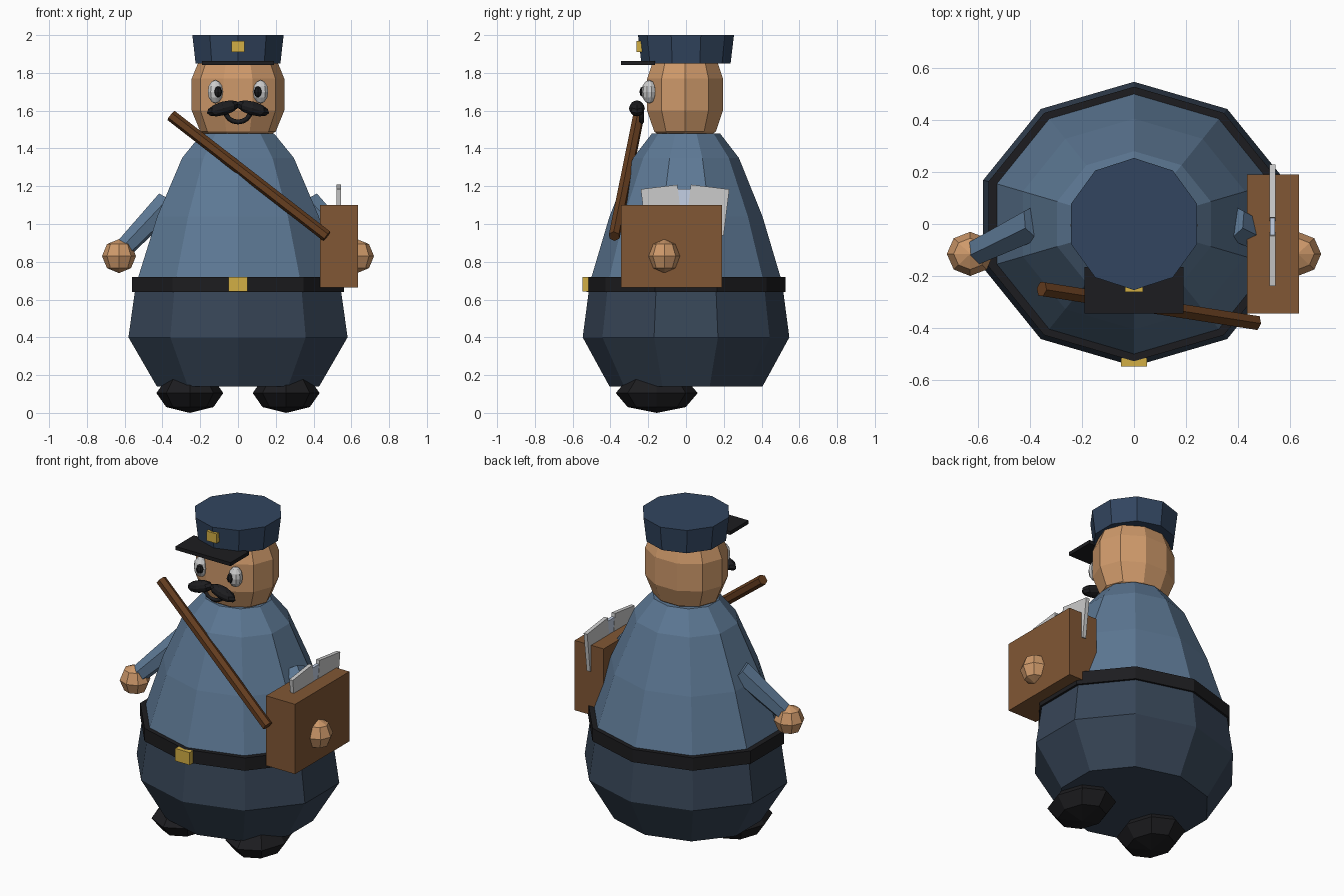
import bpy, bmesh, math
from mathutils import Vector, Matrix

if "Cube" in bpy.data.objects:
    bpy.data.objects.remove(bpy.data.objects["Cube"])


def mat(name, r, g, b):
    m = bpy.data.materials.new(name)
    m.diffuse_color = (r, g, b, 1)
    m.use_nodes = True
    m.node_tree.nodes["Principled BSDF"].inputs["Base Color"].default_value = m.diffuse_color
    return m


SHIRT = mat("shirt_blue", .11, .19, .30)
NAVY = mat("trouser_navy", .038, .06, .095)
HAT = mat("hat_navy", .032, .06, .115)
BLACK = mat("black", .012, .012, .014)
SKIN = mat("skin", .62, .32, .145)
LEATHER = mat("leather", .22, .095, .035)
STRAP = mat("strap_brown", .13, .047, .014)
GOLD = mat("gold", .65, .43, .06)
WHITE = mat("paper_white", .78, .78, .76)
PALE = mat("paper_blue", .55, .63, .78)


def finish(name, bm, material):
    bmesh.ops.recalc_face_normals(bm, faces=bm.faces)
    me = bpy.data.meshes.new(name)
    bm.to_mesh(me)
    bm.free()
    me.materials.append(material)
    ob = bpy.data.objects.new(name, me)
    bpy.context.collection.objects.link(ob)
    return ob


def lathe(name, profile, material, sx=1, sy=1, n=10, phase=90, y=0):
    """Capped low-poly solid of revolution from (radius, z) pairs."""
    bm = bmesh.new()
    rings = []
    for r, z in profile:
        angs = [math.radians(phase + 360 * i / n) for i in range(n)]
        rings.append([bm.verts.new((r * sx * math.cos(a), y + r * sy * math.sin(a), z)) for a in angs])
    for a, b in zip(rings, rings[1:]):
        for i in range(n):
            j = (i + 1) % n
            bm.faces.new((a[i], a[j], b[j], b[i]))
    bm.faces.new(rings[0])
    bm.faces.new(rings[-1])
    return finish(name, bm, material)


def box(name, lo, hi, material, tilt=0):
    lo, hi = Vector(lo), Vector(hi)
    bm = bmesh.new()
    m = (Matrix.Translation((lo + hi) / 2) @ Matrix.Rotation(math.radians(tilt), 4, 'X')
         @ Matrix.Diagonal((*(hi - lo), 1)))
    bmesh.ops.create_cube(bm, size=1, matrix=m)
    return finish(name, bm, material)


def ball(name, c, radii, material, seg=8, rings=4, tilt=0):
    bm = bmesh.new()
    m = (Matrix.Translation(c) @ Matrix.Rotation(math.radians(tilt), 4, 'Y')
         @ Matrix.Diagonal((*radii, 1)))
    bmesh.ops.create_uvsphere(bm, u_segments=seg, v_segments=rings, radius=1, matrix=m)
    return finish(name, bm, material)


def rod(name, a, b, ra, rb, material, n=6):
    a, b = Vector(a), Vector(b)
    bm = bmesh.new()
    m = Matrix.Translation((a + b) / 2) @ (b - a).to_track_quat('Z', 'Y').to_matrix().to_4x4()
    bmesh.ops.create_cone(bm, cap_ends=True, segments=n, radius1=ra, radius2=rb,
                          depth=(b - a).length, matrix=m)
    return finish(name, bm, material)


# Body, belt, head and hat
lathe("trousers", [(.405, .14), (.547, .4), (.51, .68)], NAVY, sx=1.115)
lathe("shirt", [(.505, .68), (.50, .72), (.405, 1.04), (.28, 1.35), (.18, 1.48)], SHIRT, sx=1.11)
lathe("belt", [(.528, .64), (.528, .72)], BLACK, sx=1.115)
lathe("head", [(.16, 1.465), (.2, 1.49), (.245, 1.6), (.245, 1.77), (.2, 1.88)], SKIN,
      sy=.86, phase=0, y=-.005)
lathe("hat", [(.236, 1.85), (.254, 2.0)], HAT)
box("hat_visor", (-.19, -.345, 1.842), (.19, -.165, 1.864), BLACK)
box("hat_badge", (-.035, -.262, 1.91), (.035, -.23, 1.97), GOLD)
box("belt_buckle", (-.05, -.548, .642), (.05, -.515, .72), GOLD)

# Paired parts
for s, side in ((-1, "left"), (1, "right")):
    ball(f"shoe_{side}", (s * .255, -.155, .105), (.177, .217, .105), BLACK)
    rod(f"arm_{side}", (s * .375, .005, 1.11), (s * .61, -.11, .865), .07, .053, SHIRT)
    ball(f"hand_{side}", (s * .63, -.115, .83), (.09, .085, .09), SKIN)
    ball(f"eye_{side}", (s * .12, -.195, 1.7), (.042, .04, .062), WHITE, 10, 6)
    ball(f"pupil_{side}", (s * .106, -.225, 1.7), (.023, .022, .03), BLACK)
    ball(f"moustache_{side}", (s * .078, -.26, 1.612), (.09, .042, .036), BLACK, 8, 6, s * 16)

# Smile: a half ring swept with a small section
cu = bpy.data.curves.new("smile", 'CURVE')
cu.dimensions = '3D'
cu.bevel_depth = .013
cu.bevel_resolution = 0
cu.use_fill_caps = True
sp = cu.splines.new('POLY')
sp.points.add(8)
for i, p in enumerate(sp.points):
    a = math.pi * (1 + i / 8)
    p.co = (.065 * math.cos(a), -.235, 1.595 + .055 * math.sin(a), 1)
cu.materials.append(BLACK)
bpy.context.collection.objects.link(bpy.data.objects.new("smile", cu))

# Satchel, strap and letters
box("satchel", (.435, -.345, .665), (.635, .19, 1.1), LEATHER)
rod("satchel_strap", (-.355, -.25, 1.575), (.47, -.38, .935), .031, .031, STRAP)
box("letter_front", (.521, -.225, .95), (.545, -.03, 1.197), WHITE, 7)
box("letter_back", (.521, .01, .95), (.545, .215, 1.197), WHITE, -7)
box("letter_middle", (.523, -.1, .95), (.543, .1, 1.185), PALE)
